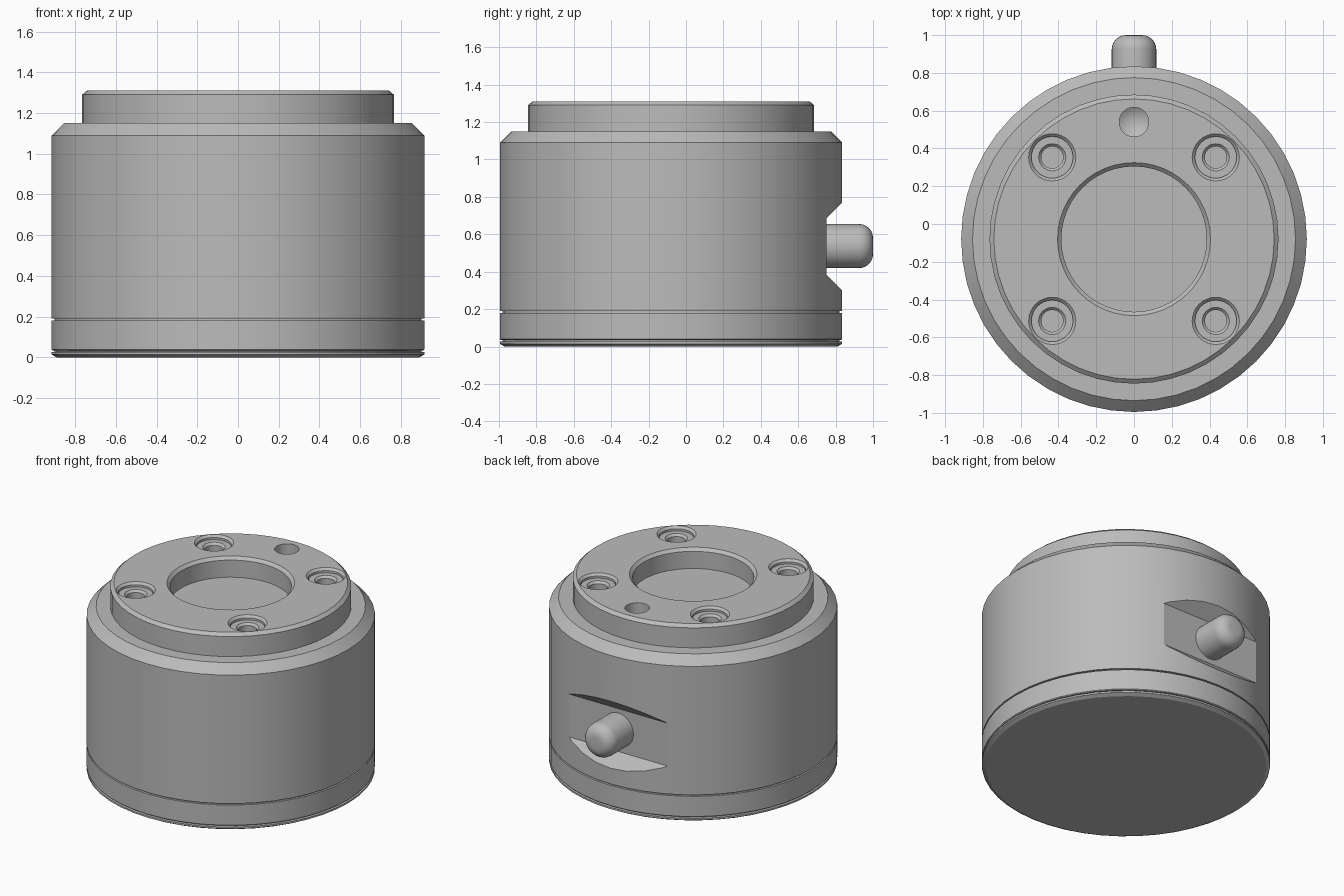
import bpy
import bmesh
import math
from mathutils import Matrix

if "Cube" in bpy.data.objects:
    bpy.data.objects.remove(bpy.data.objects["Cube"], do_unlink=True)

AXIS_Y = -0.08   # centre line of the round housing
R = 0.915        # housing radius

steel = bpy.data.materials.new("machined_grey")
steel.use_nodes = True
GREY = (0.5, 0.5, 0.5, 1)
steel.diffuse_color = GREY
steel.node_tree.nodes["Principled BSDF"].inputs["Base Color"].default_value = GREY


def finish(name, bm):
    bmesh.ops.recalc_face_normals(bm, faces=bm.faces)
    mesh = bpy.data.meshes.new(name)
    bm.to_mesh(mesh)
    bm.free()
    mesh.materials.append(steel)
    obj = bpy.data.objects.new(name, mesh)
    bpy.context.collection.objects.link(obj)
    return obj


def lathe(name, profile, centre, steps=48, tilt=0):
    """Turn a (radius, height) profile around z, then tilt and place it."""
    bm = bmesh.new()
    verts = [bm.verts.new((r, 0, z)) for r, z in profile]
    edges = [bm.edges.new(pair) for pair in zip(verts, verts[1:])]
    bmesh.ops.spin(bm, geom=verts + edges, cent=(0, 0, 0), axis=(0, 0, 1),
                   angle=math.tau, steps=steps)
    bmesh.ops.remove_doubles(bm, verts=bm.verts, dist=1e-5)
    bm.transform(Matrix.Translation(centre) @ Matrix.Rotation(tilt, 4, 'X'))
    return finish(name, bm)


def activate(obj):
    bpy.ops.object.select_all(action='DESELECT')
    obj.select_set(True)
    bpy.context.view_layer.objects.active = obj


def cut(target, cutter):
    activate(target)
    mod = target.modifiers.new("cut", 'BOOLEAN')
    mod.operation = 'DIFFERENCE'
    mod.solver = 'EXACT'
    mod.object = cutter
    bpy.ops.object.modifier_apply(modifier=mod.name)
    bpy.data.objects.remove(cutter, do_unlink=True)


centre = (0, AXIS_Y, 0)

# Bottom cover and base ring, separated by fine grooves
cover = lathe("bottom_cover", [(0, 0), (0.89, 0), (R, 0.014), (R, 0.026),
                               (0.9, 0.028), (0.9, 0.06), (0, 0.06)], centre)
ring = lathe("base_ring", [(0, 0.034), (0.91, 0.034), (R, 0.039),
                           (R, 0.18), (0, 0.18)], centre)

# Main housing with chamfered shoulder and a recess for the flange
body = lathe("housing", [(0, 0.16), (0.9, 0.16), (0.9, 0.19), (R, 0.19),
                         (R, 1.09), (0.855, 1.15), (0.75, 1.15),
                         (0.75, 1.0), (0, 1.0)], centre)

# Notch with sloped walls across the back
bm = bmesh.new()
notch_profile = [(0.75, 0.385), (0.95, 0.185), (0.95, 0.885), (0.75, 0.685)]
sides = [[bm.verts.new((x, y, z)) for y, z in notch_profile] for x in (-0.6, 0.6)]
for side in sides:
    bm.faces.new(side)
for i in range(4):
    j = (i + 1) % 4
    bm.faces.new((sides[0][i], sides[0][j], sides[1][j], sides[1][i]))
cut(body, finish("notch_cutter", bm))

# Top flange with a shallow central pocket
flange = lathe("top_flange", [(0, 0.98), (0.765, 0.98), (0.765, 1.29),
                              (0.742, 1.31), (0.405, 1.31), (0.385, 1.29),
                              (0.385, 1.17), (0, 1.17)], centre)

# Four counterbored screw holes
screw_profile = [(0, 1.15), (0.058, 1.15), (0.058, 1.265), (0.072, 1.28),
                 (0.11, 1.28), (0.11, 1.295), (0.125, 1.31), (0.125, 1.36), (0, 1.36)]
for sx in (-1, 1):
    for sy in (-1, 1):
        place = (sx * 0.433, AXIS_Y + sy * 0.433, 0)
        cut(flange, lathe("screw_cutter", screw_profile, place, 32))

# Locating hole with a drilled, conical bottom
cut(flange, lathe("dowel_cutter", [(0, 1.13), (0.078, 1.18), (0.078, 1.36), (0, 1.36)],
                  (0, 0.54, 0), 32))

# Rounded pin pointing out of the notch
PIN_R, FILLET, TIP = 0.118, 0.075, 1.0
arc = [(PIN_R - FILLET + FILLET * math.cos(a), TIP - FILLET + FILLET * math.sin(a))
       for a in (math.pi / 2 * i / 6 for i in range(7))]
pin = lathe("pin", [(0, 0.7), (PIN_R, 0.7)] + arc + [(0, TIP)],
            (0, 0, 0.537), 32, -math.pi / 2)

for obj in (cover, ring, body, flange, pin):
    activate(obj)
    bpy.ops.object.shade_smooth_by_angle(angle=math.radians(25))
